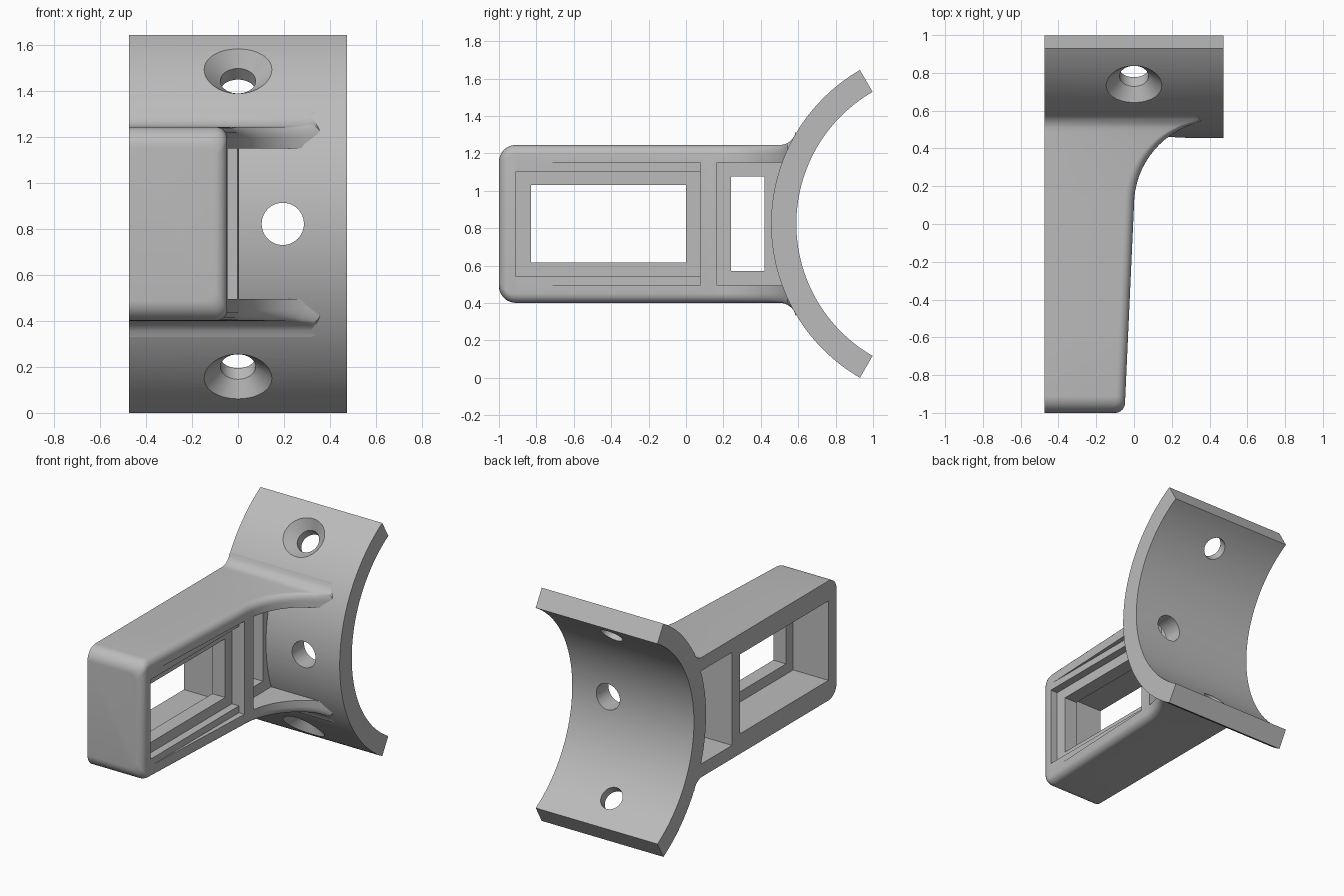
import bpy, bmesh, math
from mathutils import Matrix, Vector

if "Cube" in bpy.data.objects:
    bpy.data.objects.remove(bpy.data.objects["Cube"])

grey = bpy.data.materials.new("plain grey")
grey.use_nodes = True
grey.diffuse_color = (0.5, 0.5, 0.5, 1)
grey.node_tree.nodes["Principled BSDF"].inputs["Base Color"].default_value = (0.5, 0.5, 0.5, 1)

WIDTH = 0.475               # half width of the clamp plate
MID = 0.823                 # height of the symmetry plane
AXIS_Y = 1.405              # axis of the curved plate
R_OUT, R_IN = 0.95, 0.815
ARM_HALF = 0.422            # half height of the arm
EDGE = 0.05                 # rounding of the arm's long edges
CORNER = 0.09               # rounding of the arm's front corners


def finish(name, bm):
    bmesh.ops.recalc_face_normals(bm, faces=bm.faces[:])
    mesh = bpy.data.meshes.new(name)
    bm.to_mesh(mesh)
    bm.free()
    mesh.materials.append(grey)
    obj = bpy.data.objects.new(name, mesh)
    bpy.context.collection.objects.link(obj)
    return obj


def loft(name, sections, closed=False):
    """Skin a row of equal-sized cross-sections."""
    bm = bmesh.new()
    rings = [[bm.verts.new(p) for p in s] for s in sections]
    n = len(rings[0])
    pairs = list(zip(rings, rings[1:]))
    for a, b in pairs:
        for i in range(n):
            j = (i + 1) % n
            bm.faces.new((a[i], a[j], b[j], b[i]))
    bm.faces.new(rings[0])
    bm.faces.new(rings[-1])
    return finish(name, bm)


def box(x, y, half_z):
    bm = bmesh.new()
    size = (x[1] - x[0], y[1] - y[0], 2 * half_z)
    mid = Vector(((x[0] + x[1]) / 2, (y[0] + y[1]) / 2, MID))
    bmesh.ops.create_cube(bm, size=1, matrix=Matrix.Translation(mid) @ Matrix.Diagonal((*size, 1)))
    return finish("cutter", bm)


def radial_cutter(x, angle, profile):
    """Turned cutter pointing outwards from the plate axis; profile is (radius, distance)."""
    out = Vector((0, -math.cos(angle), math.sin(angle)))
    side = Vector((1, 0, 0))
    up = out.cross(side)
    base = Vector((x, AXIS_Y, MID))
    turns = [2 * math.pi * k / 48 for k in range(48)]
    return loft("cutter", [[base + out * d + (side * math.cos(t) + up * math.sin(t)) * r
                            for t in turns] for r, d in profile])


def cut(obj, cutters):
    for c in cutters:
        mod = obj.modifiers.new("cut", "BOOLEAN")
        mod.operation, mod.solver, mod.object = "DIFFERENCE", "EXACT", c
        bpy.context.view_layer.objects.active = obj
        bpy.ops.object.modifier_apply(modifier=mod.name)
        bpy.data.objects.remove(c)


def smooth(obj):
    bpy.ops.object.select_all(action="DESELECT")
    obj.select_set(True)
    bpy.context.view_layer.objects.active = obj
    bpy.ops.object.shade_smooth_by_angle(angle=math.radians(25))


# Curved plate
sections = []
for k in range(65):
    a = math.radians(-60 + 120 * k / 64)
    sections.append([(x, AXIS_Y - r * math.cos(a), MID + r * math.sin(a))
                     for x, r in ((-WIDTH, R_IN), (WIDTH, R_IN), (WIDTH, R_OUT), (-WIDTH, R_OUT))])
plate = loft("curved_plate", sections)

# Countersunk holes above and below, plain hole in the middle
sink = ((0.077, 0.7), (0.077, 0.88), (0.198, 1.0))
cut(plate, [radial_cutter(0, math.radians(s * 45), sink) for s in (-1, 1)]
    + [radial_cutter(0.195, 0, ((0.092, 0.7), (0.092, 1.0)))])
smooth(plate)


# Arm outline: side position and half height along y
def rounding(y, r):
    d = max(0, r - (y + 1))
    return r - math.sqrt(max(0, r * r - d * d))


def arm_side(y):
    if y > 0.1:
        return min(0.36, 0.45 - math.sqrt(max(0, 0.45 ** 2 - (y - 0.1) ** 2)))
    return -0.05 * (0.1 - y) / 1.1 - rounding(y, EDGE)


def arm_half(y):
    h = ARM_HALF - rounding(y, CORNER)
    if y > 0.5:
        h += CORNER - math.sqrt(max(0, CORNER ** 2 - (y - 0.5) ** 2))
    return h


def arm_section(y):
    x, h = arm_side(y), arm_half(y)
    arc = [math.radians(15 * k) for k in range(7)]
    top = [(x - EDGE + EDGE * math.sin(t), h - EDGE + EDGE * math.cos(t)) for t in arc]
    half = [(-WIDTH, h)] + top
    pts = half + [(px, -pz) for px, pz in reversed(half)]
    return [(px, y, MID + pz) for px, pz in pts]


stations = [-1 + CORNER * (1 - math.cos(math.radians(9 * k))) for k in range(11)]
stations += [-0.6, -0.25]
stations += [0.1 + 0.45 * math.sin(math.radians(5 * k)) for k in range(13)]
stations += [0.5 + 0.011 * k for k in range(1, 9)]
arm = loft("arm", [arm_section(y) for y in stations])

# Stepped pockets on both sides, leaving thin lips around the windows
LIP = (-0.2, -0.1)
cut(arm, [
    box((-0.6, LIP[0]), (-0.91, 0.075), 0.28),
    box((LIP[1], 0.2), (-0.91, 0.075), 0.28),
    box((-0.045, 0.2), (-0.91, 0.075), 0.328),
    box((-0.4, 0.1), (-0.83, 0.0), 0.207),
    box((-0.6, LIP[0]), (0.165, 0.7), 0.328),
    box((LIP[1], 0.3), (0.165, 0.7), 0.328),
    box((-0.4, 0.1), (0.24, 0.42), 0.253),
])
smooth(arm)
